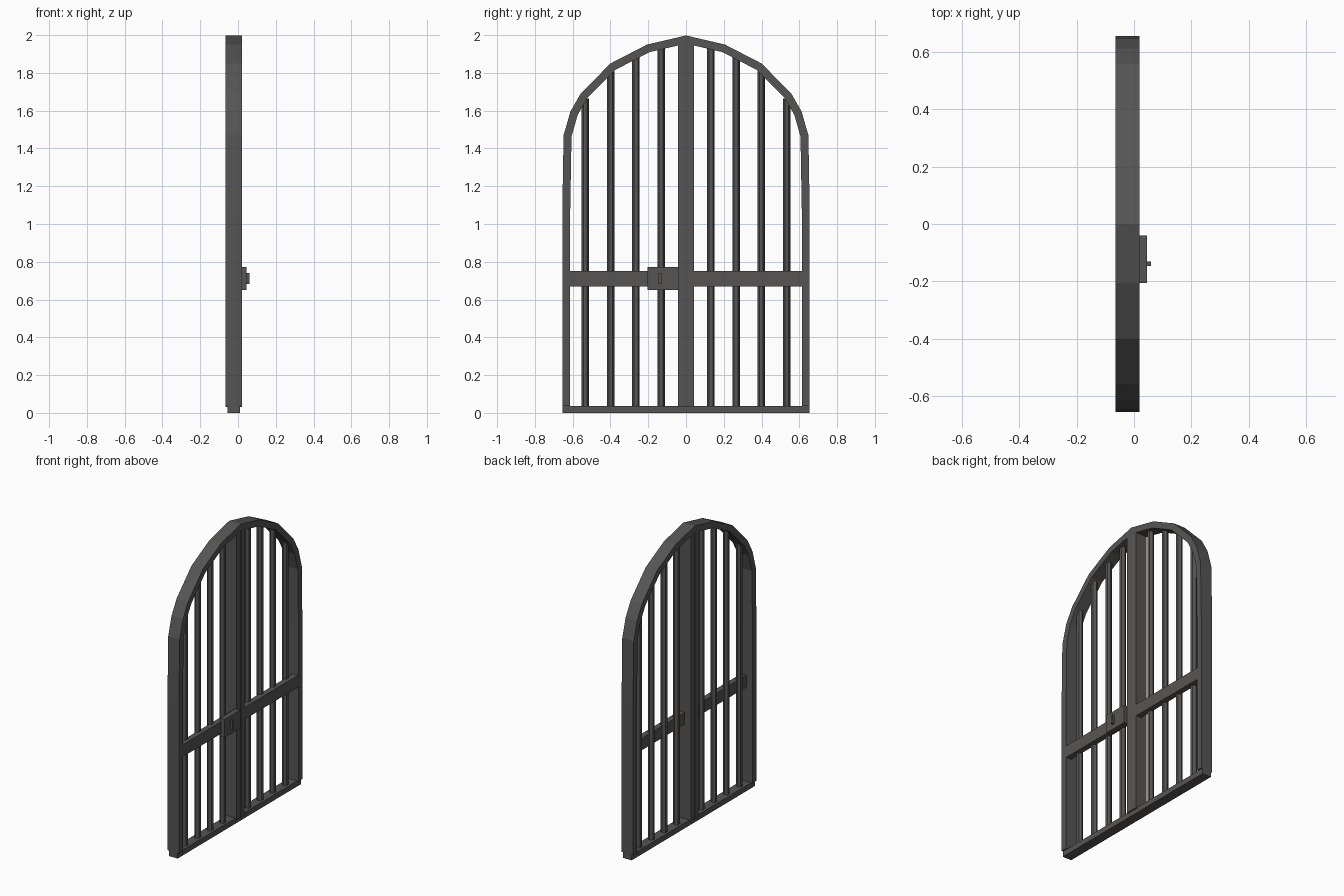
import bpy, bmesh, math
from mathutils import Vector

if "Cube" in bpy.data.objects:
    bpy.data.objects.remove(bpy.data.objects["Cube"])

iron = bpy.data.materials.new("dark iron")
iron.diffuse_color = (0.095, 0.091, 0.088, 1)
iron.use_nodes = True
iron.node_tree.nodes["Principled BSDF"].inputs["Base Color"].default_value = iron.diffuse_color

X0, X1 = -0.065, 0.02      # frame depth
T = 0.042                  # frame thickness
# outer outline of one leaf (y, z): foot, up the jamb, along the arch to the apex
OUT = [(0.655, 0.037), (0.655, 1.07), (0.648, 1.47), (0.612, 1.595), (0.558, 1.69),
       (0.40, 1.85), (0.206, 1.95), (0.0, 1.998)]


def finish(name, bm):
    bmesh.ops.recalc_face_normals(bm, faces=bm.faces[:])
    me = bpy.data.meshes.new(name)
    bm.to_mesh(me)
    bm.free()
    me.materials.append(iron)
    ob = bpy.data.objects.new(name, me)
    bpy.context.collection.objects.link(ob)
    return ob


def box(name, x, y, z):
    bm = bmesh.new()
    bmesh.ops.create_cube(bm, size=1)
    for v in bm.verts:
        v.co = Vector([(r[0] + r[1]) / 2 + c * (r[1] - r[0]) for r, c in zip((x, y, z), v.co)])
    return finish(name, bm)


def inset(pts, closed_normals=True):
    """Mitred offset of the outline towards the inside."""
    p = [Vector(q) for q in pts]
    n = []
    for a, b in zip(p, p[1:]):
        d = (b - a).normalized()
        n.append(Vector((-d.y, d.x)))
    res = []
    for i, q in enumerate(p):
        a, b = n[max(i - 1, 0)], n[min(i, len(n) - 1)]
        m = (a + b).normalized()
        res.append(q + m * T / m.dot(a))
    res[0].y = p[0].y
    last = res[-1]                       # cut the end vertically at the seam
    d = (p[-1] - p[-2]).normalized()
    res[-1] = last + d * ((p[-1].x - last.x) / d.x)
    return res


INN = inset(OUT)


def arch_z(y, line):
    for a, b in zip(line, line[1:]):
        if b[0] <= y <= a[0] and a[0] != b[0]:
            return a[1] + (b[1] - a[1]) * (a[0] - y) / (a[0] - b[0])
    return line[-1][1]


for side, s in (("right", 1), ("left", -1)):
    # jamb and arch in one swept strip
    bm = bmesh.new()
    rings = [[bm.verts.new((x, s * q[0], q[1])) for x, q in
              ((X0, o), (X1, o), (X1, i), (X0, i))] for o, i in zip(OUT, INN)]
    for r, t in zip(rings, rings[1:]):
        for k in range(4):
            j = (k + 1) % 4
            bm.faces.new((r[k], r[j], t[j], t[k]))
    bm.faces.new(rings[0])
    bm.faces.new(rings[-1])
    finish(side + "_arched_frame", bm)

    # meeting stile at the centre
    box(side + "_meeting_stile", (X0, X1), sorted((s * 0.001, s * 0.042)), (0.03, 1.965))

    # vertical bars
    for i, y in enumerate((0.132, 0.265, 0.398, 0.533)):
        top = arch_z(y, INN) + 0.015
        bm = bmesh.new()
        bmesh.ops.create_cone(bm, cap_ends=True, segments=6, radius1=0.02, radius2=0.02,
                              depth=top - 0.03)
        bmesh.ops.translate(bm, verts=bm.verts[:], vec=(-0.022, s * y, (top + 0.03) / 2))
        finish(f"{side}_bar_{i + 1}", bm)

    # cross rail
    box(side + "_cross_rail", (-0.02, 0.019), sorted((s * 0.04, s * 0.616)), (0.67, 0.75))

# bottom sill, lock and its small key plate
box("bottom_sill", (-0.055, 0.01), (-0.655, 0.655), (0, 0.037))
box("lock_case", (0.01, 0.045), (-0.205, -0.04), (0.65, 0.772))
box("key_plate", (0.04, 0.06), (-0.146, -0.13), (0.682, 0.74))
